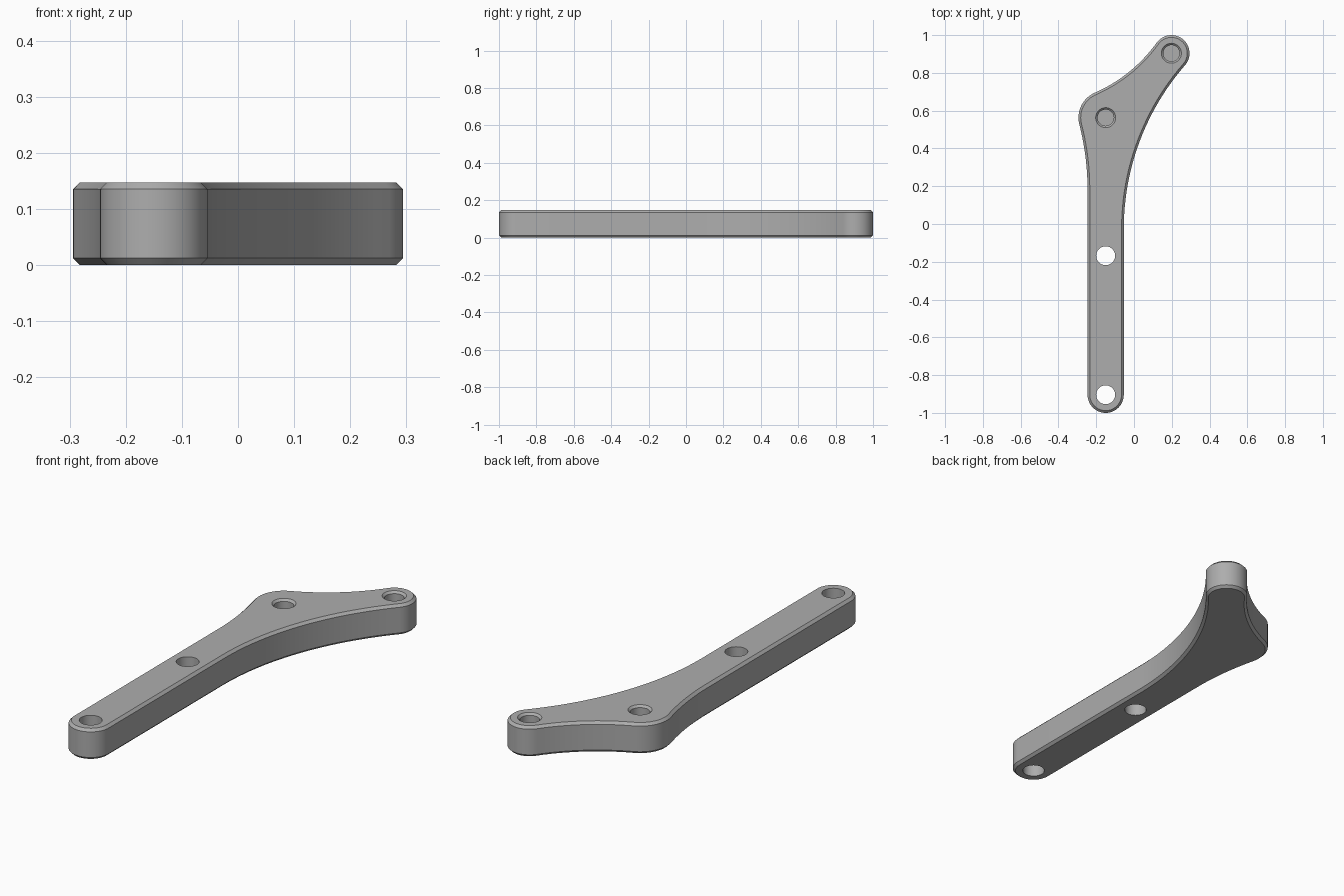
import bpy, bmesh
from math import sin, cos, atan2, pi, sqrt, radians
from mathutils import Vector

cube = bpy.data.objects.get("Cube")
if cube:
    bpy.data.objects.remove(cube, do_unlink=True)

HEIGHT, CHAMFER = 0.147, 0.012
END_R, ELBOW_R = 0.096, 0.144
foot, middle = Vector((-0.15, -0.904)), Vector((-0.15, -0.168))
elbow, tip = Vector((-0.15, 0.563)), Vector((0.198, 0.904))
RIGHT_R, LEFT_R, TOP_R = 1.32, 1.4, 0.8

steel = bpy.data.materials.new("plain_grey")
steel.use_nodes = True
GREY = (0.42, 0.42, 0.42, 1)
steel.diffuse_color = GREY
steel.node_tree.nodes["Principled BSDF"].inputs["Base Color"].default_value = GREY


def side_centre(side, radius, end, end_r):
    """Centre of a hollow arc touching a straight side of the arm and a round end."""
    x = foot.x + side * (END_R + radius)
    return Vector((x, end.y - sqrt((radius + end_r) ** 2 - (x - end.x) ** 2)))


def between_centre(a, ra, b, rb):
    """Centre of an arc touching two round ends, on the left of a to b."""
    d = (b - a).length
    along = (ra * ra - rb * rb + d * d) / (2 * d)
    u = (b - a) / d
    return a + u * along + Vector((-u.y, u.x)) * sqrt(ra * ra - along * along)


def heading(a, b):
    return atan2(b.y - a.y, b.x - a.x)


right_c = side_centre(1, RIGHT_R, tip, END_R)
left_c = side_centre(-1, LEFT_R, elbow, ELBOW_R)
top_c = between_centre(elbow, TOP_R + ELBOW_R, tip, TOP_R + END_R)


def arc(c, r, start, end, n=24):
    return [c + r * Vector((cos(a), sin(a)))
            for a in (start + (end - start) * i / n for i in range(n + 1))]


def outline(inset):
    """Tangent arcs running counter-clockwise, moved inwards by inset."""
    to_tip, to_elbow = heading(right_c, tip), heading(left_c, elbow)
    top_a, top_b = heading(top_c, tip), heading(top_c, elbow)
    return (arc(foot, END_R - inset, -pi, 0)
            + arc(right_c, RIGHT_R + inset, pi, to_tip)
            + arc(tip, END_R - inset, to_tip - pi, top_a + pi)[1:]
            + arc(top_c, TOP_R + inset, top_a, top_b)[1:]
            + arc(elbow, ELBOW_R - inset, top_b + pi, to_elbow + pi)[1:]
            + arc(left_c, LEFT_R + inset, to_elbow, 0)[1:])


def loft(name, rings):
    """Closed solid through matching rings of points, from bottom to top."""
    bm = bmesh.new()
    loops = [[bm.verts.new((p.x, p.y, z)) for p in pts] for pts, z in rings]
    for low, high in zip(loops, loops[1:]):
        n = len(low)
        for i in range(n):
            j = (i + 1) % n
            bm.faces.new((low[i], low[j], high[j], high[i]))
    bm.faces.new(loops[0][::-1])
    bm.faces.new(loops[-1])
    bmesh.ops.remove_doubles(bm, verts=bm.verts, dist=1e-5)
    bmesh.ops.recalc_face_normals(bm, faces=bm.faces)
    mesh = bpy.data.meshes.new(name)
    bm.to_mesh(mesh)
    bm.free()
    mesh.materials.append(steel)
    obj = bpy.data.objects.new(name, mesh)
    bpy.context.collection.objects.link(obj)
    return obj


# Chamfered lever plate
plate = loft("bent_lever_plate", [
    (outline(CHAMFER), 0), (outline(0), CHAMFER),
    (outline(0), HEIGHT - CHAMFER), (outline(CHAMFER), HEIGHT)])


def drill(c, profile):
    """Cut a round hole whose profile lists radius and height."""
    tool = loft("hole_cutter", [(arc(c, r, 0, 2 * pi, 48)[:-1], z) for r, z in profile])
    tool.hide_render = True
    cut = plate.modifiers.new("hole", 'BOOLEAN')
    cut.operation, cut.solver, cut.object = 'DIFFERENCE', 'EXACT', tool
    bpy.ops.object.modifier_apply(modifier=cut.name)
    bpy.data.objects.remove(tool, do_unlink=True)


bpy.ops.object.select_all(action='DESELECT')
bpy.context.view_layer.objects.active = plate
plate.select_set(True)

# Through holes in the arm
for c in (foot, middle):
    drill(c, [(0.05, -0.1), (0.05, HEIGHT + 0.1)])

# Blind holes with a chamfered mouth in the head
for c in (elbow, tip):
    drill(c, [(0.043, 0.047), (0.043, HEIGHT - 0.01),
              (0.053, HEIGHT), (0.053, HEIGHT + 0.1)])

bpy.ops.object.shade_smooth_by_angle(angle=radians(30))
